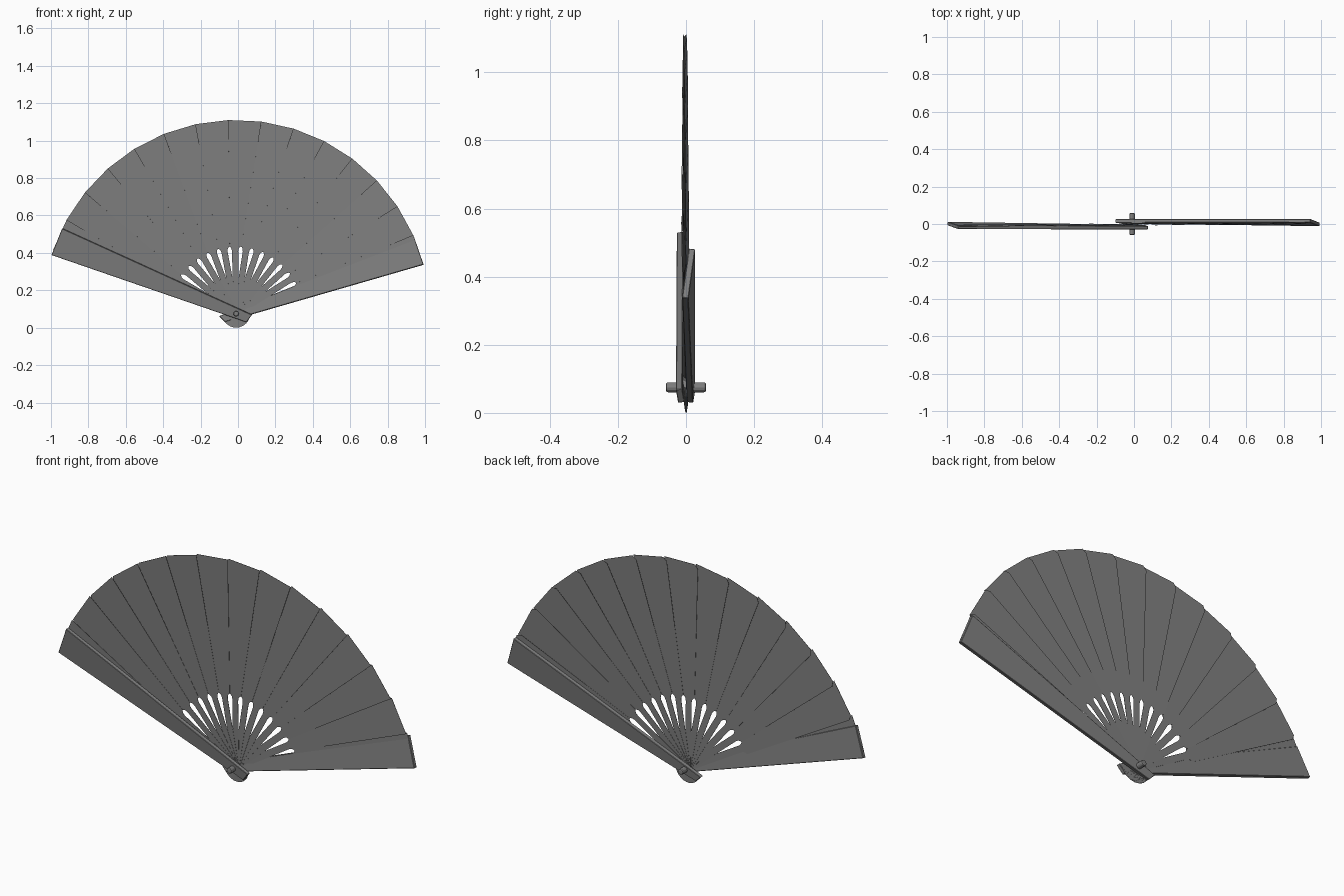
import bpy, bmesh
from math import radians, sin, cos
from mathutils import Matrix, Vector

cube = bpy.data.objects.get("Cube")
if cube:
    bpy.data.objects.remove(cube, do_unlink=True)

PIVOT = Vector((-0.01, 0, 0.075))
RADIUS = 1.036
RIBS = 15
STEP = 9.785

gray = bpy.data.materials.new("mid gray")
gray.use_nodes = True
color = (0.21, 0.21, 0.21, 1)
gray.diffuse_color = color
gray.node_tree.nodes["Principled BSDF"].inputs["Base Color"].default_value = color


def blade(name, outline, thickness, angle, y, twist, lean=0, bevel=0):
    """Solid plate from an outline (u outward, v counter-clockwise), set at an angle round the rivet."""
    bm = bmesh.new()
    # local axes: x = u, y = depth, z = v
    face = bm.faces.new([bm.verts.new((u, -thickness / 2, v)) for u, v in outline])
    result = bmesh.ops.extrude_face_region(bm, geom=[face])
    verts = [g for g in result["geom"] if isinstance(g, bmesh.types.BMVert)]
    bmesh.ops.translate(bm, verts=verts, vec=(0, thickness, 0))
    bmesh.ops.recalc_face_normals(bm, faces=bm.faces)
    place = (Matrix.Translation(PIVOT + Vector((0, y, 0)))
             @ Matrix.Rotation(-radians(angle), 4, 'Y')
             @ Matrix.Rotation(lean, 4, 'Z')
             @ Matrix.Rotation(-twist, 4, 'X'))
    bm.transform(place)
    mesh = bpy.data.meshes.new(name)
    bm.to_mesh(mesh)
    bm.free()
    mesh.materials.append(gray)
    obj = bpy.data.objects.new(name, mesh)
    bpy.context.collection.objects.link(obj)
    if bevel:
        mod = obj.modifiers.new("soft edges", 'BEVEL')
        mod.width = bevel
        mod.segments = 1
    return obj


def polar(r, degrees):
    return r * cos(radians(degrees)), r * sin(radians(degrees))


# Overlapping ribs: slim stick, rounded shoulder, broad leaf
W = 0.0165
shoulder = [(0.18, W), (0.335, W), (0.348, W + 0.003), (0.356, W + 0.009)]
for i in range(RIBS):
    center = 149.6 + STEP - i * STEP
    low = max(-8.4, 14.9 - center)
    high = min(1.4, 162 - center)
    lower = [(u, -v) for u, v in shoulder]
    outline = [(-0.066, -W), (-0.074, -W * 0.6), *[(-0.074, W * 0.6), (-0.066, W)][::1]]
    outline += shoulder + [polar(0.362, 5.3), polar(RADIUS - 0.02, high + 1),
                           polar(RADIUS, high), polar(RADIUS, low),
                           polar(0.362, -5.3)] + lower[::-1]
    blade(f"rib_{i + 1}", outline, 0.001, center, -0.007 + i * 0.001, 0.045)

# Thick tapered guards, one in front and one behind
guard = [(-0.072, -0.024), (-0.084, 0.0), (-0.072, 0.024),
         (RADIUS - 0.003, 0.077), (RADIUS - 0.003, -0.077)]
front_tail = [(-0.081, -0.027), (-0.068, 0.021)] + guard[3:]
back_tail = [(-0.071, -0.023), (-0.09, 0.016)] + guard[3:]
blade("front_guard", front_tail, 0.019, 158.1, -0.016, 0.13, 0.008, 0.002)
blade("back_guard", back_tail, 0.019, 18.9, 0.014, 0.13, -0.006, 0.002)

# Rivet pin with chamfered ends
bpy.ops.mesh.primitive_cylinder_add(vertices=12, radius=0.0145, depth=0.118,
                                    location=PIVOT, rotation=(radians(90), 0, 0))
rivet = bpy.context.object
rivet.name = "rivet"
rivet.data.materials.append(gray)
chamfer = rivet.modifiers.new("chamfer", 'BEVEL')
chamfer.width = 0.006
chamfer.segments = 2
chamfer.limit_method = 'ANGLE'
chamfer.angle_limit = radians(50)
